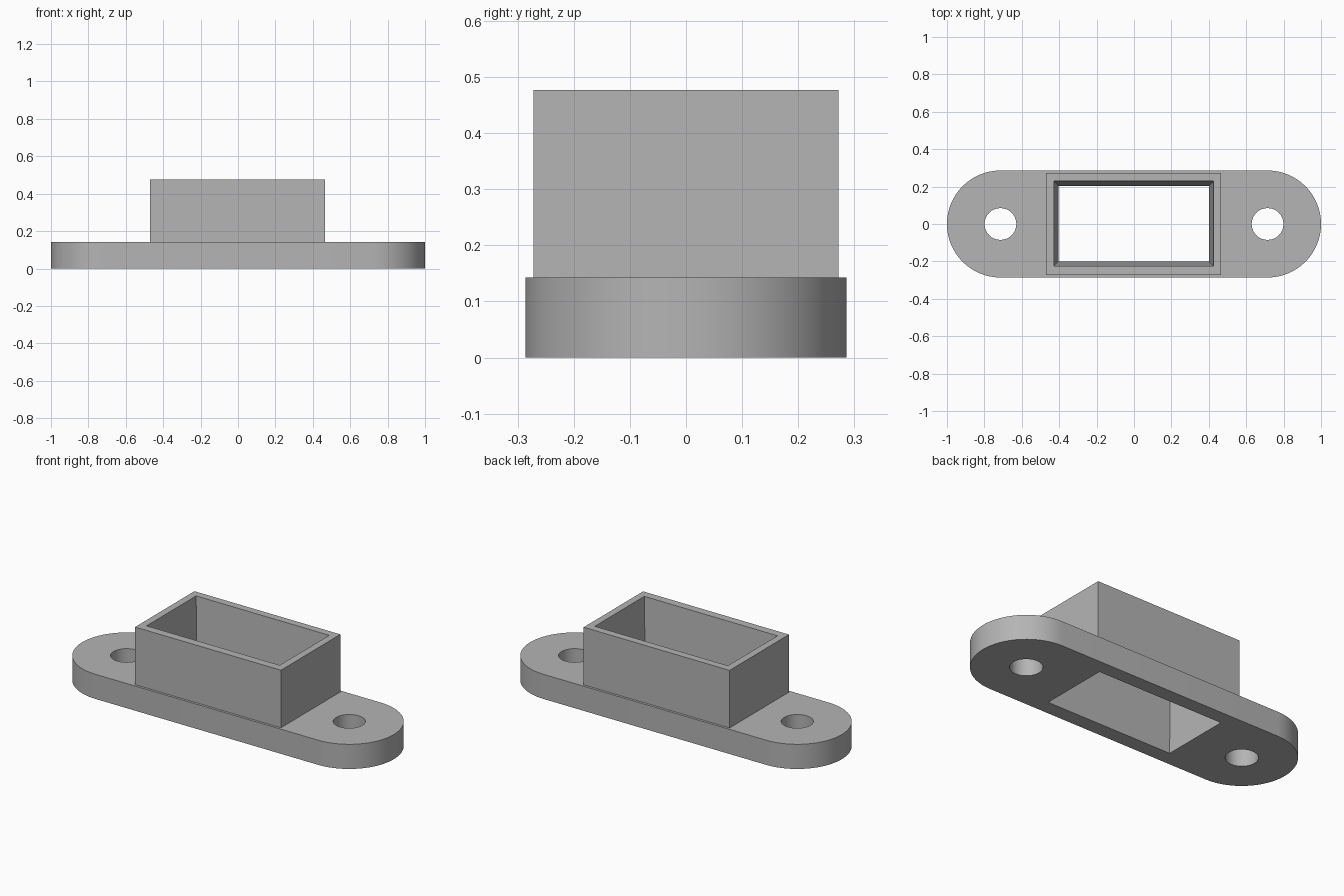
import bpy
import bmesh
import math
from mathutils import Vector

cube = bpy.data.objects.get("Cube")
if cube:
    bpy.data.objects.remove(cube, do_unlink=True)

PLATE_H, TOP = 0.143, 0.477
END_R, HOLE_R, END_X = 0.286, 0.085, 0.714
ARC_STEPS = 32

grey = bpy.data.materials.new("plain grey")
grey.use_nodes = True
colour = (0.46, 0.46, 0.46, 1)
grey.diffuse_color = colour
grey.node_tree.nodes["Principled BSDF"].inputs["Base Color"].default_value = colour


def loft(name, lower, upper, z0, z1):
    """Closed solid between two matching outlines."""
    bm = bmesh.new()
    a = [bm.verts.new((x, y, z0)) for x, y in lower]
    b = [bm.verts.new((x, y, z1)) for x, y in upper]
    bm.faces.new(a[::-1])
    bm.faces.new(b)
    for i in range(len(a)):
        j = (i + 1) % len(a)
        bm.faces.new((a[i], a[j], b[j], b[i]))
    mesh = bpy.data.meshes.new(name)
    bm.to_mesh(mesh)
    bm.free()
    mesh.materials.append(grey)
    ob = bpy.data.objects.new(name, mesh)
    bpy.context.collection.objects.link(ob)
    return ob


def arc(cx, r, start, sweep, steps):
    angles = [start + sweep * i / steps for i in range(steps + 1)]
    return [(cx + r * math.cos(t), r * math.sin(t)) for t in angles]


def rect(hx, hy, cx=0.0, cy=0.0):
    return [(cx - hx, cy - hy), (cx + hx, cy - hy),
            (cx + hx, cy + hy), (cx - hx, cy + hy)]


def combine(target, tool, operation):
    """Apply a boolean and remove the helper."""
    tool.hide_render = True
    mod = target.modifiers.new("join", "BOOLEAN")
    mod.operation, mod.solver, mod.object = operation, "EXACT", tool
    bpy.context.view_layer.objects.active = target
    bpy.ops.object.modifier_apply(modifier=mod.name)
    bpy.data.objects.remove(tool, do_unlink=True)


# Rounded mounting plate
half = math.pi / 2
outline = (arc(END_X, END_R, -half, math.pi, ARC_STEPS)
           + arc(-END_X, END_R, half, math.pi, ARC_STEPS))
flange = loft("mounting_flange_with_sleeve", outline, outline, 0, PLATE_H)

# Upright rectangular sleeve
box = rect(0.468, 0.272, -0.002)
combine(flange, loft("sleeve", box, box, PLATE_H / 2, TOP), "UNION")

# Tapered opening, run slightly past both ends
margin = 0.02
slope = 0.025 / TOP * margin
low = rect(0.402 - slope, 0.202 - slope, -0.002, 0.002)
high = rect(0.427 + slope, 0.227 + slope, -0.002, 0.002)
combine(flange, loft("opening_cutter", low, high, -margin, TOP + margin), "DIFFERENCE")

# Screw holes
for side in (-1, 1):
    ring = arc(side * END_X, HOLE_R, 0, 2 * math.pi, ARC_STEPS)[:-1]
    combine(flange, loft("hole_cutter", ring, ring, -margin, PLATE_H + margin), "DIFFERENCE")

# Smooth curved walls, sharp edges
bpy.ops.object.select_all(action="DESELECT")
flange.select_set(True)
bpy.context.view_layer.objects.active = flange
bpy.ops.object.shade_smooth_by_angle(angle=math.radians(30))
